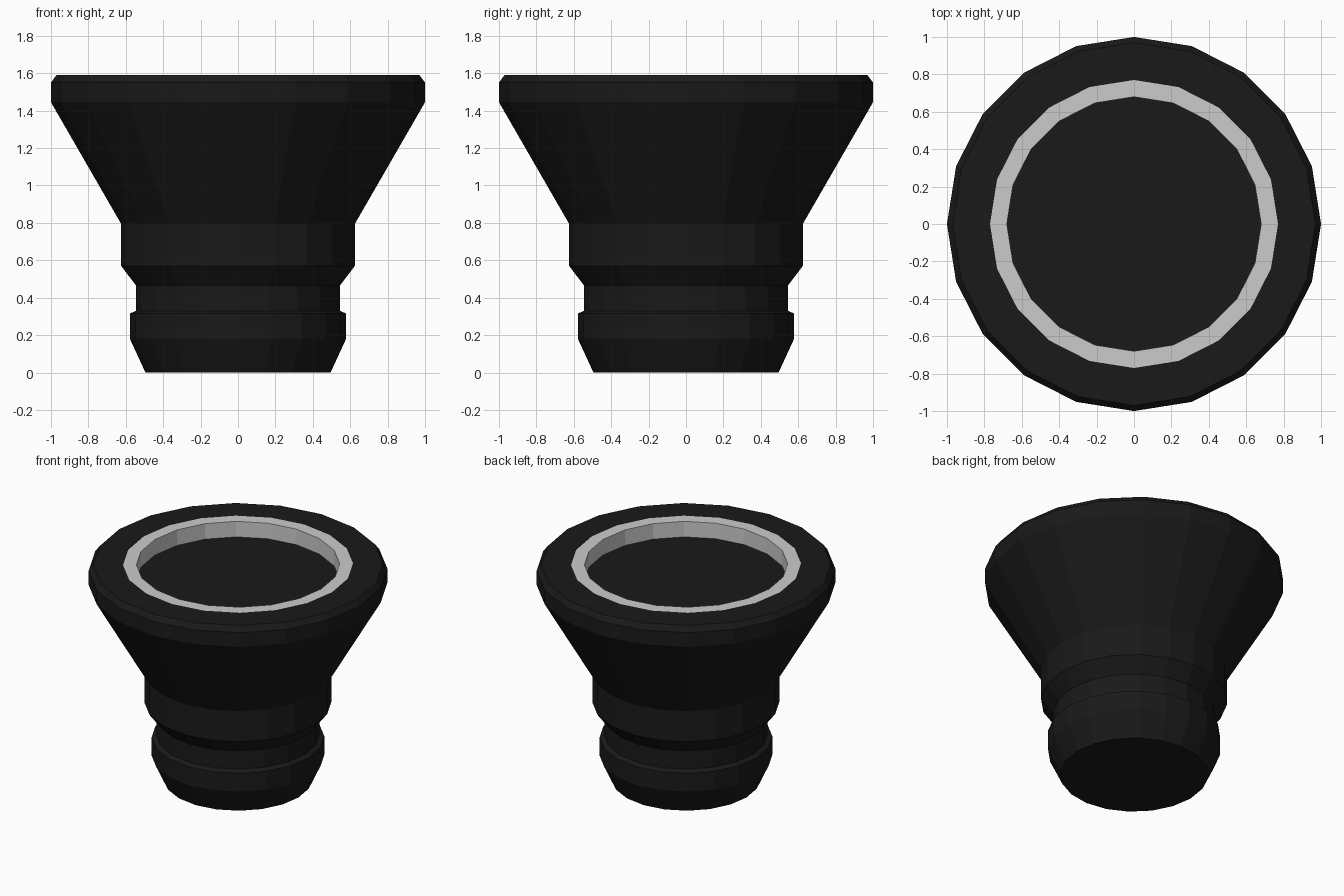
import bpy, bmesh
from math import cos, sin, tau

if "Cube" in bpy.data.objects:
    bpy.data.objects.remove(bpy.data.objects["Cube"])

SIDES = 20

black = bpy.data.materials.new("black_rubber")
black.diffuse_color = (0.01, 0.01, 0.01, 1)
black.use_nodes = True
black.node_tree.nodes["Principled BSDF"].inputs["Base Color"].default_value = black.diffuse_color


def lathe(name, profile, material=None):
    """Revolve (radius, z) points around z; a radius-0 point closes with one flat cap."""
    bm = bmesh.new()
    rings = [[bm.verts.new((r * cos(tau * i / SIDES), r * sin(tau * i / SIDES), z))
              for i in range(SIDES)] for r, z in profile if r > 0]
    for a, b in zip(rings, rings[1:]):
        for i in range(SIDES):
            j = (i + 1) % SIDES
            bm.faces.new((a[i], a[j], b[j], b[i]))
    if profile[0][0] == 0:
        bm.faces.new(rings[0][::-1])
    if profile[-1][0] == 0:
        bm.faces.new(rings[-1])
    mesh = bpy.data.meshes.new(name)
    bm.to_mesh(mesh)
    bm.free()
    if material:
        mesh.materials.append(material)
    obj = bpy.data.objects.new(name, mesh)
    bpy.context.collection.objects.link(obj)
    return obj


# Flared outer body, from the base up to the inner edge of the rim
lathe("flared_body", [
    (0, 0), (0.495, 0), (0.578, 0.18), (0.578, 0.315), (0.545, 0.33),
    (0.545, 0.465), (0.625, 0.57), (0.625, 0.795), (1.0, 1.445),
    (1.0, 1.55), (0.97, 1.59), (0.77, 1.59)], black)

# Grey ring set in the rim, with the recess wall
lathe("rim_ring", [(0.77, 1.59), (0.68, 1.59), (0.68, 1.475)])

# Black floor of the recess
lathe("recess_floor", [(0.68, 1.475), (0, 1.475)], black)
